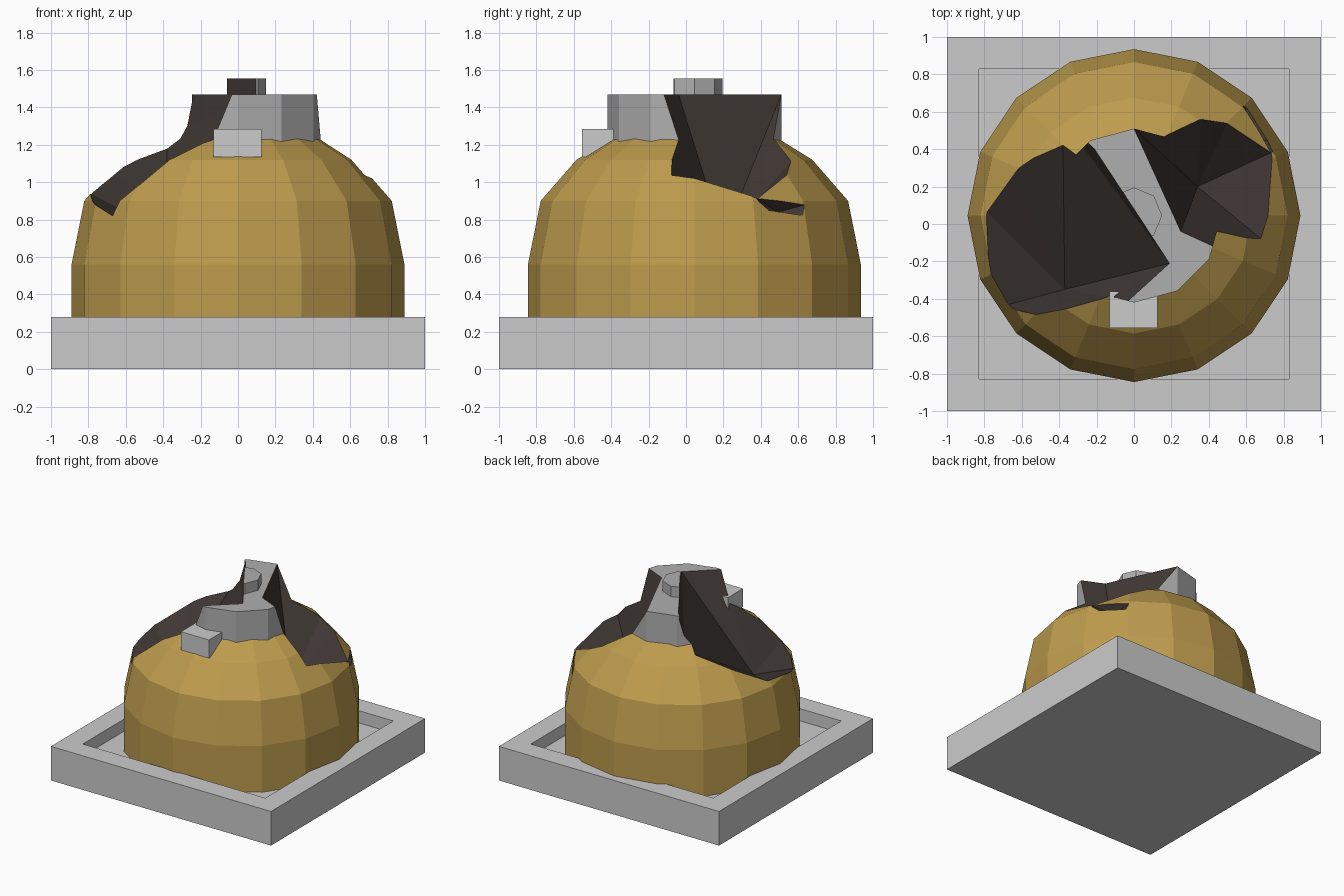
import bpy, bmesh, math
from mathutils import Vector

if "Cube" in bpy.data.objects:
    bpy.data.objects.remove(bpy.data.objects["Cube"])

CY = 0.045  # dome axis offset in y


def material(name, color):
    m = bpy.data.materials.new(name)
    m.diffuse_color = (*color, 1)
    m.use_nodes = True
    m.node_tree.nodes["Principled BSDF"].inputs["Base Color"].default_value = m.diffuse_color
    return m


brass = material("brass", (0.51, 0.33, 0.075))
dark = material("dark_break", (0.05, 0.039, 0.035))
grey = None


def finish(name, bm, mat=None):
    bmesh.ops.recalc_face_normals(bm, faces=bm.faces)
    me = bpy.data.meshes.new(name)
    bm.to_mesh(me)
    bm.free()
    ob = bpy.data.objects.new(name, me)
    bpy.context.collection.objects.link(ob)
    if mat:
        me.materials.append(mat)
    return ob


def box(name, lo, hi, recess=None):
    bm = bmesh.new()
    bmesh.ops.create_cube(bm, size=1)
    for v in bm.verts:
        v.co = Vector([l + (h - l) * (c + 0.5) for l, h, c in zip(lo, hi, v.co)])
    if recess:  # (rim width, depth) of a pocket in the top face
        top = max(bm.faces, key=lambda f: f.calc_center_median().z)
        bmesh.ops.inset_region(bm, faces=[top], thickness=recess[0], use_even_offset=True)
        bmesh.ops.inset_region(bm, faces=[top], thickness=0)
        for v in top.verts:
            v.co.x = math.copysign(hi[0] - recess[0], v.co.x)
            v.co.y = math.copysign(hi[1] - recess[0], v.co.y)
            v.co.z = hi[2] - recess[1]
    return finish(name, bm)


def lathe(name, profile, sides, mat):
    """Closed solid from (radius, z) rings, lowest first."""
    bm = bmesh.new()
    rings = [[bm.verts.new((r * math.cos(2 * math.pi * i / sides),
                            CY + r * math.sin(2 * math.pi * i / sides), z))
              for i in range(sides)] for r, z in profile]
    for a, b in zip(rings, rings[1:]):
        for i in range(sides):
            j = (i + 1) % sides
            bm.faces.new((a[i], a[j], b[j], b[i]))
    bm.faces.new(rings[0][::-1])
    bm.faces.new(rings[-1])
    return finish(name, bm, mat)


def chip(name, apex, rays):
    """Convex cutter: apex plus points (x, y, z, stretch) pushed outwards."""
    bm = bmesh.new()
    apex = Vector(apex)
    bm.verts.new(apex)
    for x, y, z, k in rays:
        bm.verts.new(apex + (Vector((x, y, z)) - apex) * k)
    bmesh.ops.convex_hull(bm, input=bm.verts)
    ob = finish(name, bm, dark)
    ob.hide_render = True
    return ob


# Square tray base and front lug
box("base_tray", (-1, -1, 0), (1, 1, 0.28), recess=(0.17, 0.1))
box("front_lug", (-0.13, -0.555, 1.135), (0.125, -0.36, 1.285))

# Dome, collar and top knob
grey = material("plain_grey", (0.43, 0.43, 0.43))
dome = lathe("dome", [(0.89, 0.17), (0.89, 0.56), (0.822, 0.90), (0.63, 1.12),
                      (0.34, 1.30), (0.05, 1.36)], 16, brass)
collar = lathe("collar", [(0.465, 1.15), (0.465, 1.47)], 12, grey)
knob = lathe("top_knob", [(0.15, 1.40), (0.15, 1.555)], 8, grey)

# Broken-out chunks: sloping pit walls, vertical above the collar rim
rim = [(0.19, -0.21), (-0.21, 0.40), (-0.03, -0.41)]
cutters = [
    chip("left_break", (-0.37, -0.35, 0.72),
         [(x, y, z, 1) for x, y in rim for z in (1.47, 1.9)] +
         [(-0.38, 0.44, 1.19, 1.15), (-0.63, 0.27, 1.06, 1.3), (-0.77, 0.05, 0.93, 2.2),
          (-0.67, -0.43, 0.82, 3), (-0.53, -0.49, 1.0, 4)]),
    chip("right_break", (0.34, 0.20, 0.70),
         [(0.25, -0.04, 1.47, 2.5), (0.0, 0.51, 1.47, 2.5), (0.20, 0.51, 1.26, 2.5),
          (0.36, 0.57, 1.12, 2.5), (0.50, 0.54, 1.04, 2.5),
          (0.73, 0.38, 0.91, 2.5), (0.68, -0.08, 1.04, 2.5)]),
    chip("small_break", (0.60, 0.49, 0.84),
         [(0.73, 0.38, 0.91, 1.8), (0.58, 0.64, 0.88, 1.8),
          (0.60, 0.64, 0.82, 1.8), (0.72, 0.44, 0.85, 1.8)]),
]
for ob in (dome, collar, knob):
    for c in cutters[:3 if ob is dome else 2]:
        m = ob.modifiers.new(c.name, 'BOOLEAN')
        m.operation = 'DIFFERENCE'
        m.solver = 'EXACT'
        m.material_mode = 'TRANSFER'
        m.object = c
    bpy.context.view_layer.objects.active = ob
    for m in list(ob.modifiers):
        bpy.ops.object.modifier_apply(modifier=m.name)
for c in cutters:
    bpy.data.objects.remove(c)
